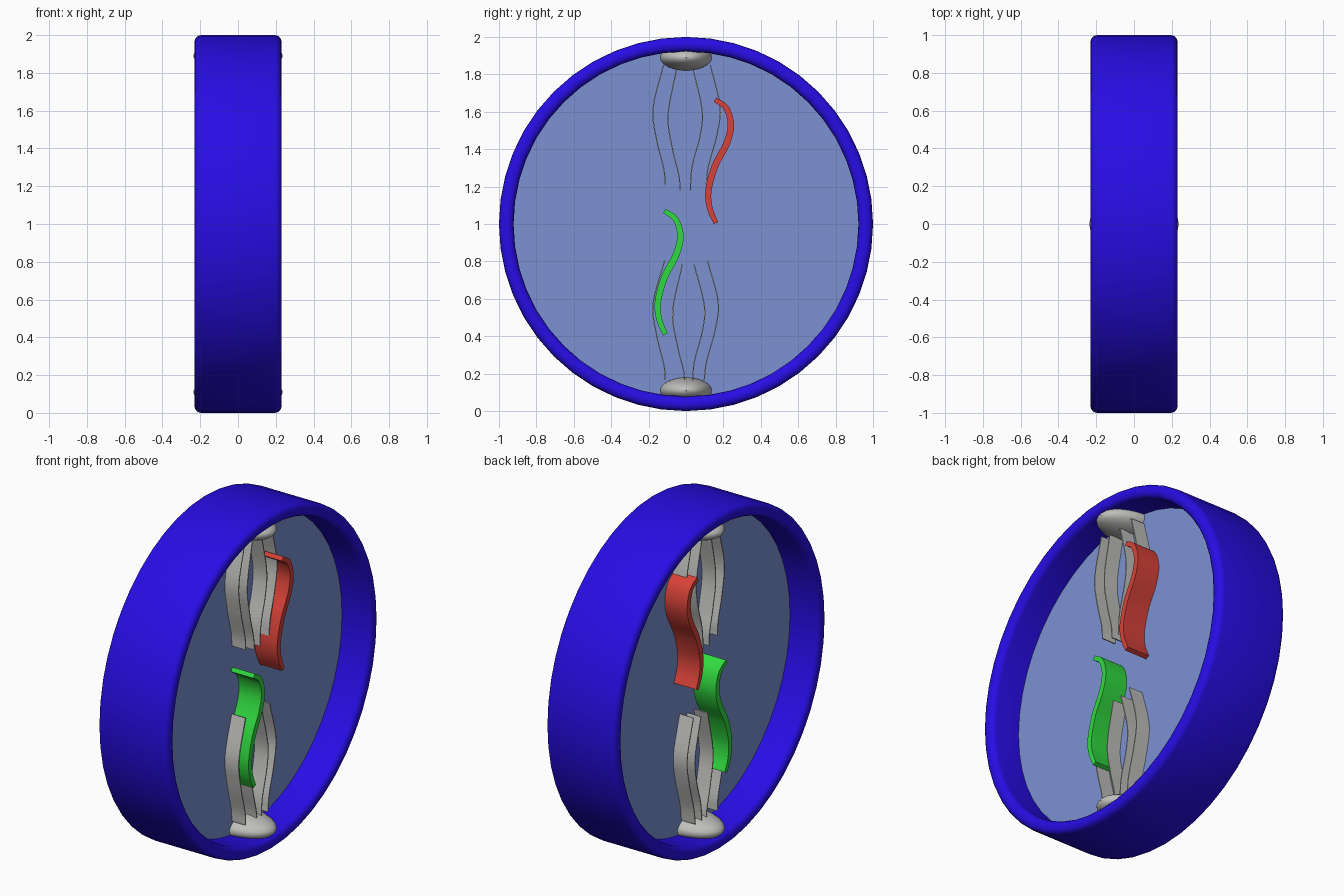
import bpy, bmesh, math
from mathutils import Vector, Matrix

if "Cube" in bpy.data.objects:
    bpy.data.objects.remove(bpy.data.objects["Cube"])


def mat(name, rgb):
    m = bpy.data.materials.new(name)
    m.diffuse_color = (*rgb, 1)
    m.use_nodes = True
    m.node_tree.nodes["Principled BSDF"].inputs["Base Color"].default_value = m.diffuse_color
    return m


BLUE = mat("deep_blue", (0.02, 0.004, 0.78))
PANE = mat("pale_blue", (0.20, 0.29, 0.64))
GREY = mat("light_grey", (0.52, 0.52, 0.51))
RED = mat("red", (0.68, 0.055, 0.04))
GREEN = mat("green", (0.03, 0.70, 0.05))


def finish(bm, name, material, angle=35):
    bmesh.ops.recalc_face_normals(bm, faces=bm.faces)
    me = bpy.data.meshes.new(name)
    bm.to_mesh(me)
    bm.free()
    ob = bpy.data.objects.new(name, me)
    bpy.context.collection.objects.link(ob)
    me.materials.append(material)
    bpy.ops.object.select_all(action='DESELECT')
    ob.select_set(True)
    bpy.context.view_layer.objects.active = ob
    bpy.ops.object.shade_smooth_by_angle(angle=math.radians(angle))
    return ob


# Rim: rounded rectangle profile spun around the x axis
SEG = 48
hw, r_in, r_out, rad = 0.23, 0.922, 1.0, 0.034
profile = []
for cx, cr, start in ((hw - rad, r_out - rad, 0), (-hw + rad, r_out - rad, 90),
                      (-hw + rad, r_in + rad, 180), (hw - rad, r_in + rad, 270)):
    for k in range(5):
        t = math.radians(start + 22.5 * k)
        profile.append((cx + rad * math.cos(t), cr + rad * math.sin(t)))
bm = bmesh.new()
rings = []
for i in range(SEG):
    a = 2 * math.pi * i / SEG
    rings.append([bm.verts.new((x, r * math.sin(a), 1 + r * math.cos(a))) for x, r in profile])
n = len(profile)
for i in range(SEG):
    p, q = rings[i], rings[(i + 1) % SEG]
    for j in range(n):
        bm.faces.new((p[j], p[(j + 1) % n], q[(j + 1) % n], q[j]))
finish(bm, "rim", BLUE)

# Pane filling the rim
bm = bmesh.new()
bmesh.ops.create_cone(bm, cap_ends=True, segments=SEG, radius1=0.95, radius2=0.95, depth=0.08,
                      matrix=Matrix.Translation((0, 0, 1)) @ Matrix.Rotation(math.pi / 2, 4, 'Y'))
finish(bm, "pane", PANE)

# Domed mounts at top and bottom
for name, z in (("top_mount", 1.89), ("bottom_mount", 0.11)):
    bm = bmesh.new()
    bmesh.ops.create_uvsphere(bm, u_segments=32, v_segments=16, radius=1,
                              matrix=Matrix.Translation((0, 0, z)) @ Matrix.Diagonal((0.237, 0.14, 0.07, 1)))
    finish(bm, name, GREY)


def smooth_path(pts, steps=5):
    """Catmull-Rom curve through (y, z) points."""
    p = [Vector(v) for v in pts]
    p = [2 * p[0] - p[1]] + p + [2 * p[-1] - p[-2]]
    out = []
    for i in range(1, len(p) - 2):
        a, b, c, d = p[i - 1:i + 3]
        for k in range(steps):
            t = k / steps
            out.append(0.5 * (2 * b + (c - a) * t + (2 * a - 5 * b + 4 * c - d) * t * t
                              + (3 * b - a - 3 * c + d) * t ** 3))
    return out + [p[-2]]


def ribbon(name, pts, half_w, thick, material, dy=0, dz=0):
    """Curved strip in the yz plane, extruded along x; thick is (ends, middle)."""
    path = smooth_path(pts)
    bm = bmesh.new()
    rows = []
    last = len(path) - 1
    for i, p in enumerate(path):
        tan = (path[min(i + 1, last)] - path[max(i - 1, 0)]).normalized()
        h = 0.5 * (thick[0] + (thick[1] - thick[0]) * math.sin(math.pi * i / last))
        nrm = Vector((-tan.y, tan.x)) * h
        rows.append([bm.verts.new((x, p.x + s * nrm.x + dy, p.y + s * nrm.y + dz))
                     for x, s in ((-half_w, 1), (half_w, 1), (half_w, -1), (-half_w, -1))])
    for a, b in zip(rows, rows[1:]):
        for j in range(4):
            bm.faces.new((a[j], a[(j + 1) % 4], b[(j + 1) % 4], b[j]))
    bm.faces.new(rows[0])
    bm.faces.new(rows[-1])
    finish(bm, name, material)


# Thin grey blades: the same four strips above and, shifted down, below
blades = [
    [(-.12, 1.85), (-.176, 1.62), (-.157, 1.45), (-.118, 1.29), (-.112, 1.21)],
    [(-.05, 1.83), (-.096, 1.58), (-.072, 1.40), (-.038, 1.26), (-.032, 1.18)],
    [(.037, 1.83), (.086, 1.61), (.075, 1.47), (.033, 1.31), (.023, 1.18)],
    [(.13, 1.85), (.182, 1.63), (.166, 1.48), (.12, 1.31), (.107, 1.21)],
]
for i, pts in enumerate(blades):
    ribbon(f"upper_blade_{i + 1}", pts, 0.13, (0.006, 0.006), GREY)
# Lower blades: same bulge near the free end, root in the bottom mount
for i, (pts, dy) in enumerate(zip(blades, (0, 0.025, 0.012, -0.01))):
    low = [(y, z - 1.045) for y, z in pts]
    low[0] = (low[0][0] + (0.006 if i < 2 else -0.006), low[0][1])
    ribbon(f"lower_blade_{i + 1}", low, 0.13, (0.006, 0.006), GREY, dy)

# Thick coloured S-shaped vanes
vane = [(.155, 1.665), (.215, 1.62), (.24, 1.53), (.217, 1.43),
        (.155, 1.31), (.12, 1.18), (.127, 1.085), (.16, 1.005)]
ribbon("red_vane", vane, 0.187, (0.026, 0.036), RED)
ribbon("green_vane", vane, 0.187, (0.026, 0.036), GREEN, -0.27, -0.595)
